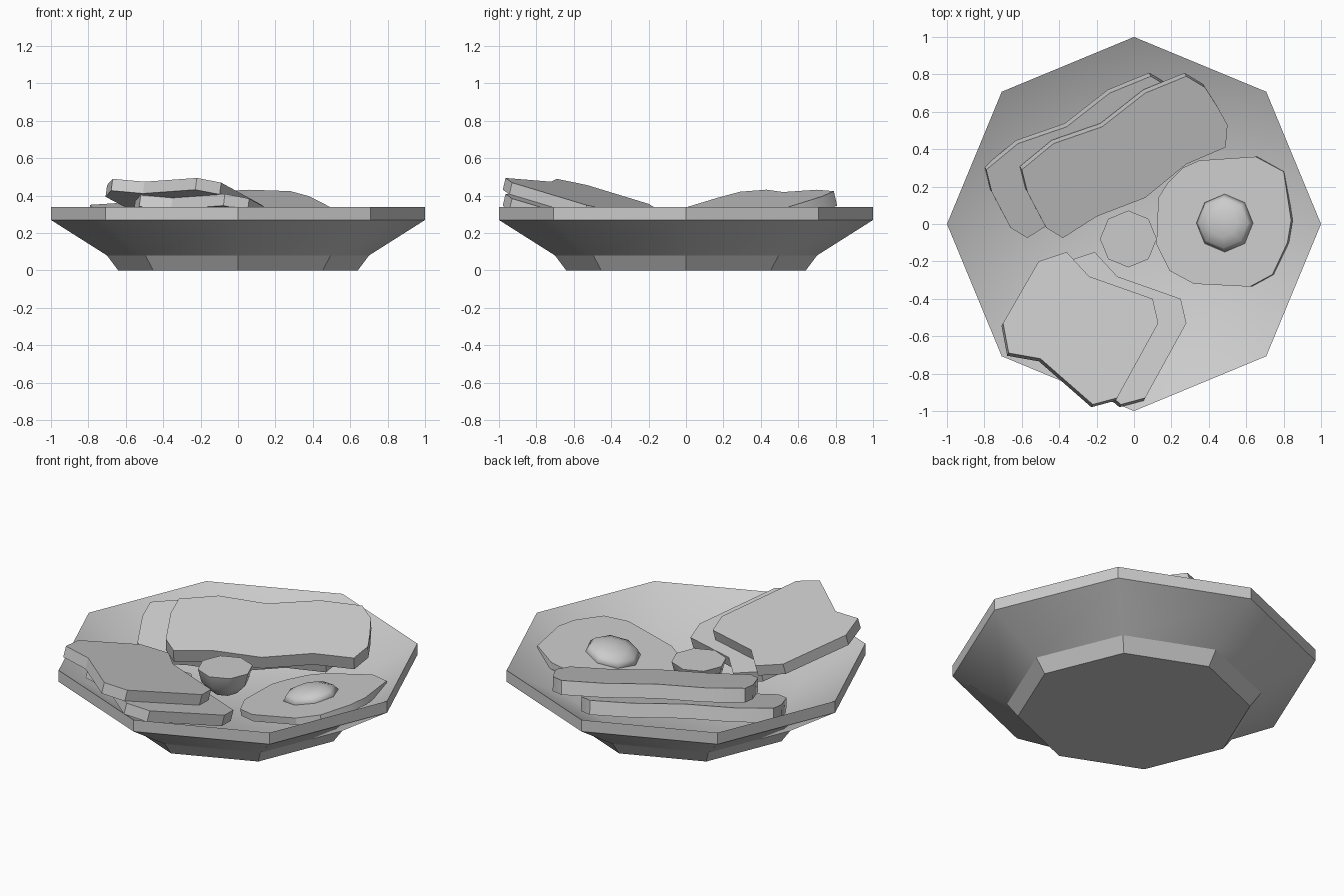
import bpy, bmesh, math
from mathutils import Vector

cube = bpy.data.objects.get("Cube")
if cube:
    bpy.data.objects.remove(cube, do_unlink=True)

grey = bpy.data.materials.new("plain grey")
grey.use_nodes = True
grey.diffuse_color = (0.6, 0.6, 0.6, 1)
grey.node_tree.nodes["Principled BSDF"].inputs["Base Color"].default_value = (0.6, 0.6, 0.6, 1)


def finish(name, bm, angle):
    """Turn a bmesh into a named, shaded object."""
    bmesh.ops.remove_doubles(bm, verts=bm.verts, dist=0.0005)
    bmesh.ops.recalc_face_normals(bm, faces=bm.faces)
    mesh = bpy.data.meshes.new(name)
    bm.to_mesh(mesh)
    bm.free()
    mesh.materials.append(grey)
    obj = bpy.data.objects.new(name, mesh)
    bpy.context.collection.objects.link(obj)
    bpy.ops.object.select_all(action='DESELECT')
    obj.select_set(True)
    bpy.context.view_layer.objects.active = obj
    bpy.ops.object.shade_smooth_by_angle(angle=math.radians(angle))
    return obj


def lathe(name, profile, angle, sides=8):
    """Spin a (radius, height) profile about z."""
    bm = bmesh.new()
    verts = [bm.verts.new((r, 0, z)) for r, z in profile]
    edges = [bm.edges.new(pair) for pair in zip(verts, verts[1:])]
    bmesh.ops.spin(bm, geom=verts + edges, cent=(0, 0, 0), axis=(0, 0, 1),
                   angle=math.tau, steps=sides, use_merge=True)
    return finish(name, bm, angle)


def slab(name, outline, base, slope, thick, shift=0):
    """Tilted slice whose top follows z = base + slope . (x, y)."""
    sx, sy = slope
    normal = Vector((-sx, -sy, 1)).normalized()
    bm = bmesh.new()
    top = [Vector((x, y, base + sx * x + sy * y)) for x, y in outline]
    for p in top:
        p.x += shift
    upper = [bm.verts.new(p) for p in top]
    lower = [bm.verts.new(p - normal * thick) for p in top]
    bm.faces.new(upper)
    bm.faces.new(lower[::-1])
    for i in range(len(top)):
        bm.faces.new((upper[i - 1], upper[i], lower[i], lower[i - 1]))
    return finish(name, bm, 30)


# Octagonal plate with a shallow dish and a foot
plate = lathe("plate", [(0, 0), (0.64, 0), (0.7, 0.08), (1, 0.27), (1, 0.34),
                        (0.62, 0.12), (0, 0.1)], 33)
for edge in plate.data.edges:
    if all(abs(plate.data.vertices[i].co.z - 0.08) < 0.001 for i in edge.vertices):
        edge.use_edge_sharp = True

# Fried egg leaning on the dish wall
white = [(0.35, 0.34), (0.65, 0.36), (0.8, 0.28), (0.84, 0.02), (0.82, -0.1),
         (0.74, -0.27), (0.62, -0.335), (0.32, -0.32), (0.19, -0.25),
         (0.12, -0.11), (0.13, 0.14), (0.18, 0.22), (0.26, 0.3)]
slab("egg_white", white, 0.13, (0.215, 0), 0.04)
dome = [(math.cos(math.radians(a)) * 0.155, math.sin(math.radians(a)) * 0.06)
        for a in range(-90, 91, 30)]
yolk = lathe("egg_yolk", dome, 180)
yolk.location = (0.485, 0.005, 0.236)
yolk.rotation_euler.y = -math.atan(0.215)

# Two overlapping bacon rashers
rasher = [(0.28, 0.79), (0.38, 0.73), (0.45, 0.62), (0.5, 0.53), (0.49, 0.41),
          (0.28, 0.32), (0.06, 0.14), (-0.2, 0.04), (-0.38, -0.075),
          (-0.47, -0.02), (-0.57, 0.17), (-0.6, 0.29), (-0.43, 0.43),
          (-0.17, 0.52), (0.06, 0.7)]
for name, base, shift in (("upper_bacon", 0.275, 0), ("lower_bacon", 0.205, -0.19)):
    slab(name, rasher, base, (-0.13, 0.235), 0.08, shift)

# Two overlapping toast slices
toast = [(-0.7, -0.53), (-0.51, -0.2), (-0.36, -0.15), (-0.24, -0.28),
         (0.1, -0.4), (0.13, -0.53), (-0.09, -0.93), (-0.22, -0.965),
         (-0.5, -0.72), (-0.67, -0.69)]
for name, base, shift in (("upper_toast", 0.244, 0), ("lower_toast", 0.159, 0.15)):
    slab(name, toast, base, (-0.13, -0.23), 0.065, shift)

# Half tomato, cut side up
half = [(0, 0)] + [(math.cos(math.radians(a)) * 0.152, -math.sin(math.radians(a)) * 0.16)
                   for a in range(0, 91, 30)]
tomato = lathe("half_tomato", half, 50)
tomato.location = (-0.03, -0.08, 0.3)
